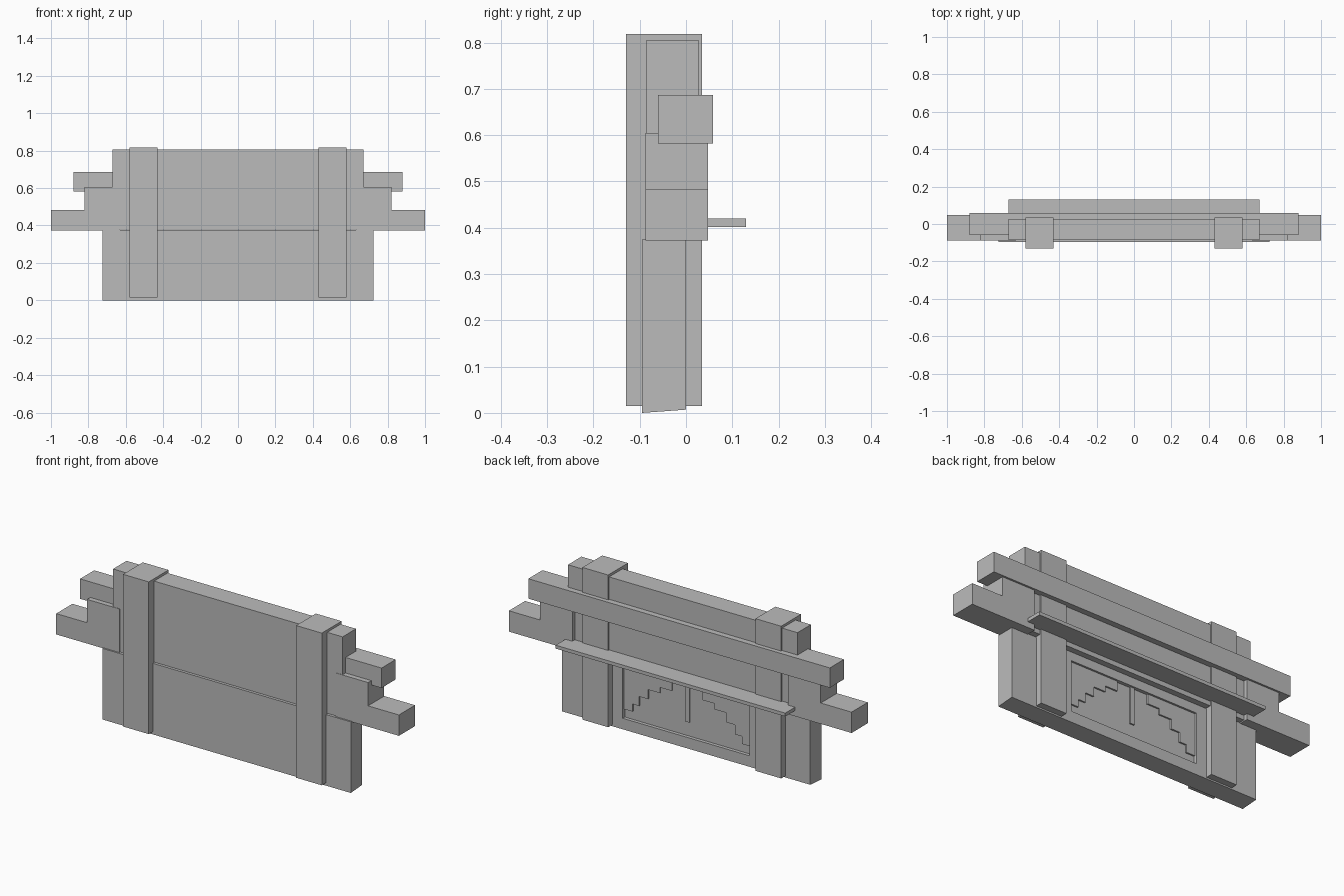
import bpy
import bmesh

old = bpy.data.objects.get("Cube")
if old:
    bpy.data.objects.remove(old, do_unlink=True)

grey = bpy.data.materials.new("plain grey")
grey.use_nodes = True
grey.diffuse_color = (0.5, 0.5, 0.5, 1)
grey.node_tree.nodes["Principled BSDF"].inputs["Base Color"].default_value = grey.diffuse_color


def add_object(name, bm):
    bmesh.ops.recalc_face_normals(bm, faces=bm.faces)
    mesh = bpy.data.meshes.new(name)
    bm.to_mesh(mesh)
    bm.free()
    mesh.materials.append(grey)
    obj = bpy.data.objects.new(name, mesh)
    bpy.context.collection.objects.link(obj)
    return obj


def prism(points, axis, low, high):
    """Extrude a 2D outline along x or y."""
    bm = bmesh.new()
    place = (lambda a, b, d: (d, a, b)) if axis == "x" else (lambda a, b, d: (a, d, b))
    face = bm.faces.new([bm.verts.new(place(a, b, low)) for a, b in points])
    new = bmesh.ops.extrude_face_region(bm, geom=[face])["geom"]
    verts = [v for v in new if isinstance(v, bmesh.types.BMVert)]
    bmesh.ops.translate(bm, verts=verts, vec=place(0, 0, high - low))
    return bm


def box(name, x, y, z):
    outline = [(x[0], z[0]), (x[1], z[0]), (x[1], z[1]), (x[0], z[1])]
    return add_object(name, prism(outline, "y", *y))


# Main wall, long through beam and rear shelf
box("upper_wall", (-0.67, 0.67), (-0.085, 0.027), (0.378, 0.805))
box("upper_beam", (-0.88, 0.88), (-0.06, 0.058), (0.582, 0.687))
box("rear_shelf", (-0.67, 0.67), (0.0, 0.13), (0.402, 0.42))

# Lower panel with a sloping underside and a recess in its rear face
FLOOR = -0.018
bm = prism([(-0.095, 0), (0, 0.007), (0, 0.375), (-0.095, 0.375)], "x", -0.725, 0.725)
bm.normal_update()
bmesh.ops.recalc_face_normals(bm, faces=bm.faces)
rear = max(bm.faces, key=lambda f: f.calc_center_median().y)
bmesh.ops.inset_individual(bm, faces=[rear], thickness=0.05)
for v in rear.verts:
    v.co.x = 0.37 if v.co.x > 0 else -0.37
    v.co.z = 0.33 if v.co.z > 0.19 else 0.065
bmesh.ops.inset_individual(bm, faces=[rear], thickness=0.0)
for v in rear.verts:
    v.co.y = FLOOR
add_object("lower_panel", bm)

# Posts and stepped arms on both sides
step = [(0.63, 0.372), (1.0, 0.372), (1.0, 0.482), (0.82, 0.482), (0.82, 0.605), (0.63, 0.605)]
# Stepped bracket in the recess corner
bracket = [(0.37, 0.33), (0.37, 0.11), (0.32, 0.11), (0.32, 0.15), (0.28, 0.15), (0.28, 0.2),
           (0.23, 0.2), (0.23, 0.25), (0.16, 0.25), (0.16, 0.28), (0.09, 0.28), (0.09, 0.33)]
for side, s in (("left", 1), ("right", -1)):
    box(side + "_post", (s * 0.43, s * 0.58), (-0.13, 0.035), (0.015, 0.818))
    add_object(side + "_arm", prism([(s * x, z) for x, z in step], "y", -0.087, 0.048))
    add_object(side + "_bracket", prism([(s * x, z) for x, z in bracket], "y", FLOOR, FLOOR + 0.008))

# Centre bar of the recess decoration
box("centre_bar", (-0.012, 0.012), (FLOOR, FLOOR + 0.008), (0.14, 0.33))
